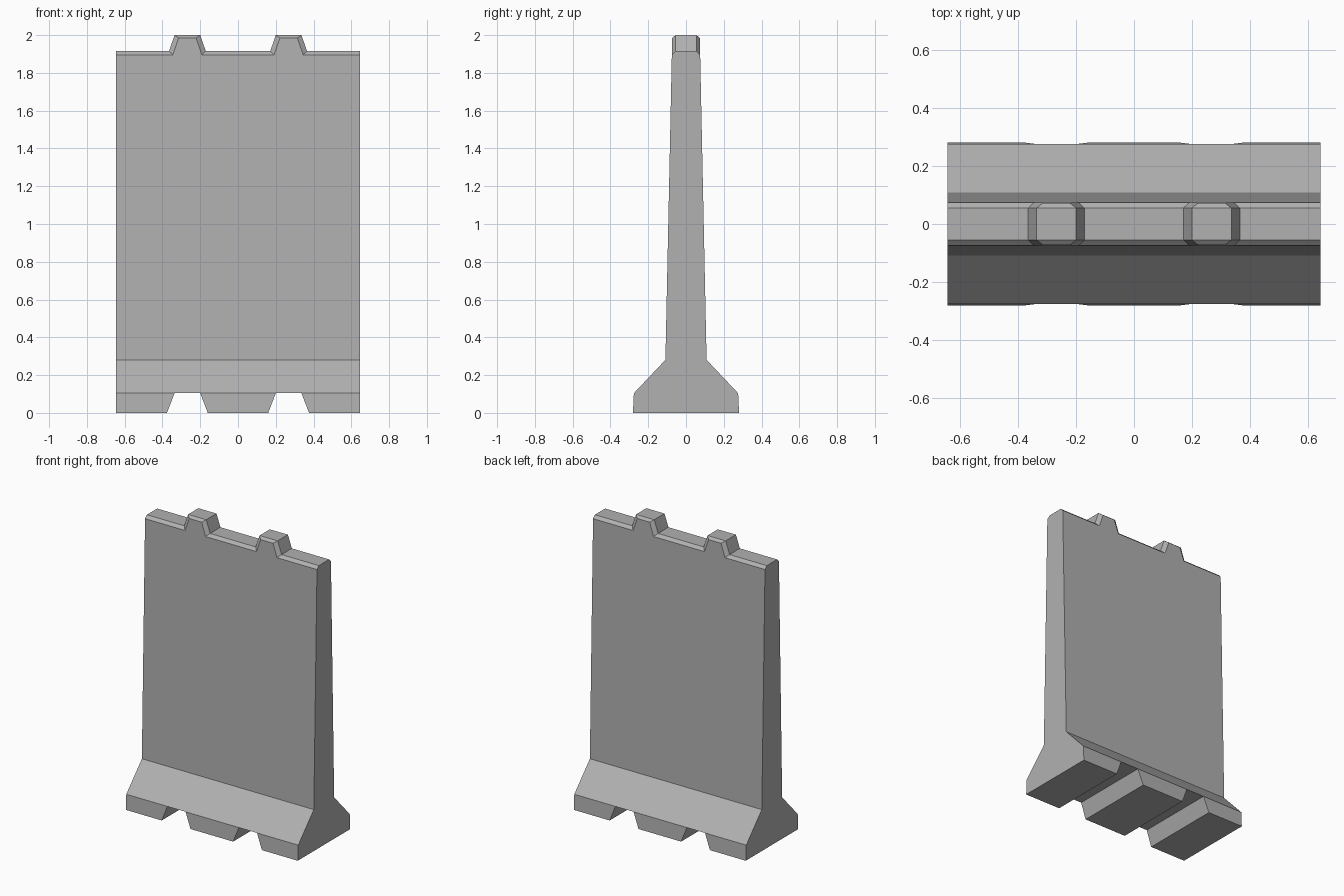
import bpy, bmesh

if "Cube" in bpy.data.objects:
    bpy.data.objects.remove(bpy.data.objects["Cube"])

HALF_LEN = 0.645
FEATURE_X = 0.268      # offset of tabs and notches from centre

concrete = bpy.data.materials.new("concrete")
concrete.diffuse_color = (0.44, 0.44, 0.44, 1)
concrete.use_nodes = True
concrete.node_tree.nodes["Principled BSDF"].inputs["Base Color"].default_value = concrete.diffuse_color


def make_object(name, build):
    bm = bmesh.new()
    build(bm)
    bmesh.ops.recalc_face_normals(bm, faces=bm.faces)
    mesh = bpy.data.meshes.new(name)
    bm.to_mesh(mesh)
    bm.free()
    mesh.materials.append(concrete)
    obj = bpy.data.objects.new(name, mesh)
    bpy.context.collection.objects.link(obj)
    return obj


def prism(points, offset):
    """Extrude a closed 3D outline along an offset vector."""
    def build(bm):
        face = bm.faces.new([bm.verts.new(p) for p in points])
        ext = bmesh.ops.extrude_face_region(bm, geom=[face])
        verts = [g for g in ext["geom"] if isinstance(g, bmesh.types.BMVert)]
        bmesh.ops.translate(bm, verts=verts, vec=offset)
    return build


# Wall body: mirrored cross-section swept along x
half = [(0.281, 0), (0.276, 0.104), (0.109, 0.281), (0.075, 1.896), (0.055, 1.915)]
section = half + [(-y, z) for y, z in reversed(half)]
wall = make_object("wall_body", prism([(-HALF_LEN, y, z) for y, z in section],
                                      (2 * HALF_LEN, 0, 0)))

# Notches through the foot
for side in (-1, 1):
    cx = side * FEATURE_X
    slope = (0.108 - 0.068) / 0.104
    low = 0.108 + slope * 0.05
    outline = [(cx - low, -0.5, -0.05), (cx + low, -0.5, -0.05),
               (cx + 0.068, -0.5, 0.104), (cx - 0.068, -0.5, 0.104)]
    cutter = make_object("notch_cutter", prism(outline, (0, 1, 0)))
    cutter.hide_render = True
    bpy.context.view_layer.objects.active = wall
    mod = wall.modifiers.new("notch", 'BOOLEAN')
    mod.operation = 'DIFFERENCE'
    mod.solver = 'EXACT'
    mod.object = cutter
    bpy.ops.object.modifier_apply(modifier=mod.name)
    bpy.data.objects.remove(cutter, do_unlink=True)


# Stacking tabs: tapered octagon with bevelled front and back top edges
def tab_ring(cx, wide, narrow, y_out, z_in, z_out):
    quarter = [(wide, 0.055, z_in), (narrow, y_out, z_out)]
    pts = quarter + [(-x, y, z) for x, y, z in reversed(quarter)]
    pts += [(-x, -y, z) for x, y, z in pts]
    return [(cx + x, y, z) for x, y, z in pts]


def build_tab(cx):
    def build(bm):
        low = [bm.verts.new(p) for p in tab_ring(cx, 0.104, 0.077, 0.075, 1.896, 1.896)]
        top = [bm.verts.new(p) for p in tab_ring(cx, 0.068, 0.046, 0.073, 2.0, 1.985)]
        for i in range(8):
            j = (i + 1) % 8
            bm.faces.new((low[i], low[j], top[j], top[i]))
        bm.faces.new(low)
        bm.faces.new((top[0], top[3], top[4], top[7]))   # flat top
        bm.faces.new(top[0:4])                           # back bevel
        bm.faces.new(top[4:8])                           # front bevel
    return build


for side, label in ((-1, "left"), (1, "right")):
    make_object(f"stacking_tab_{label}", build_tab(side * FEATURE_X))
